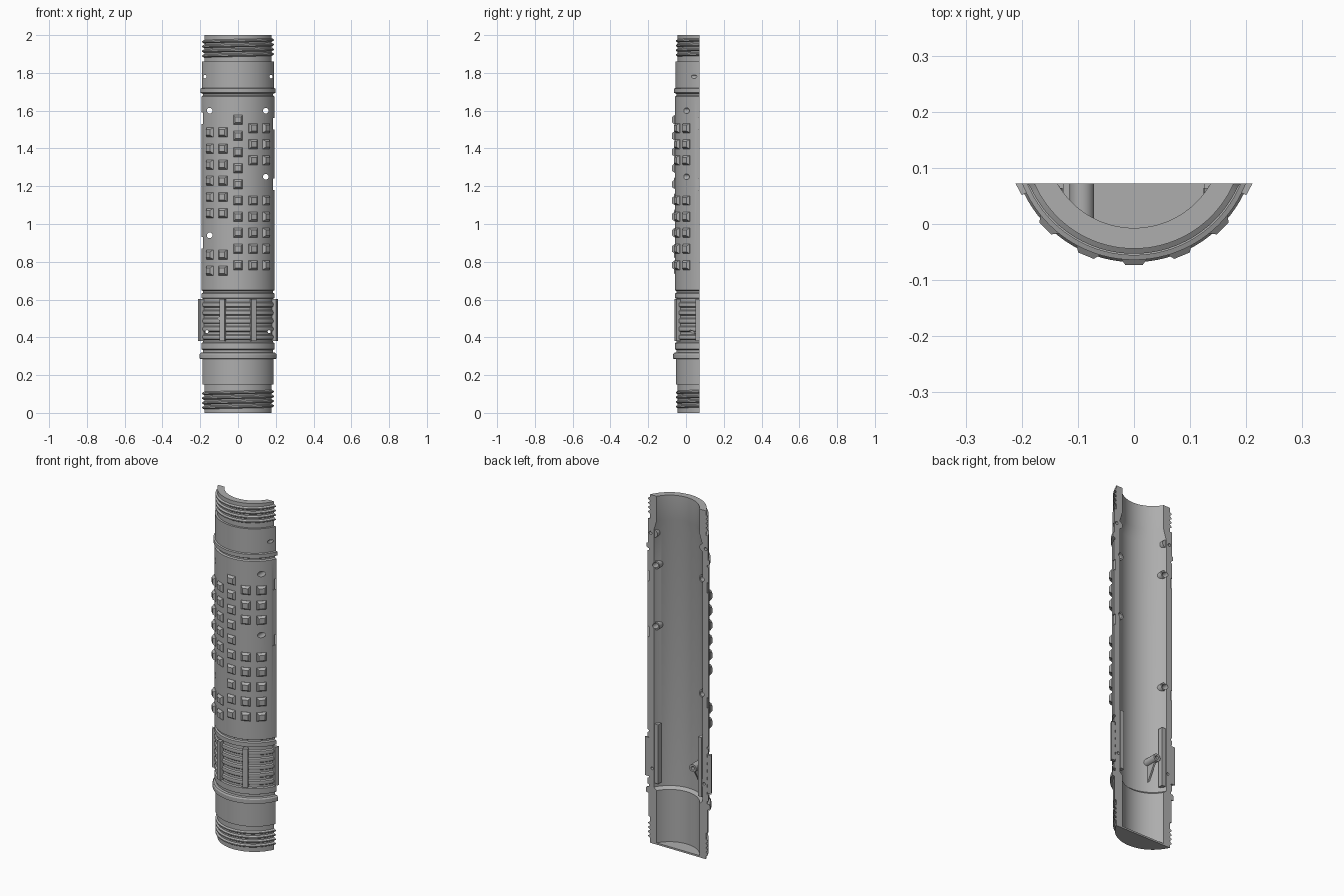
import bpy, bmesh
from math import sin, cos, radians, pi
from mathutils import Matrix, Vector

if "Cube" in bpy.data.objects:
    bpy.data.objects.remove(bpy.data.objects["Cube"])

AXIS_Y, CUT_Y = 0.15, 0.072      # tube axis and the flat split plane

grey = bpy.data.materials.new("plain grey")
grey.use_nodes = True
grey.diffuse_color = (0.42, 0.42, 0.42, 1)
grey.node_tree.nodes["Principled BSDF"].inputs["Base Color"].default_value = (0.42, 0.42, 0.42, 1)


def polar(angle, r, z):
    """Point on the tube, angle measured from the front; clamped to the split plane."""
    return Vector((r * sin(angle), min(AXIS_Y - r * cos(angle), CUT_Y), z))


def finish(name, bm):
    bmesh.ops.recalc_face_normals(bm, faces=bm.faces)
    mesh = bpy.data.meshes.new(name)
    bm.to_mesh(mesh)
    bm.free()
    mesh.materials.append(grey)
    ob = bpy.data.objects.new(name, mesh)
    bpy.context.collection.objects.link(ob)
    return ob


def smooth(ob):
    bpy.ops.object.select_all(action='DESELECT')
    ob.select_set(True)
    bpy.context.view_layer.objects.active = ob
    bpy.ops.object.shade_smooth_by_angle(angle=radians(30))


def subtract(ob, cutter):
    bpy.context.view_layer.objects.active = ob
    mod = ob.modifiers.new("cut", 'BOOLEAN')
    mod.operation, mod.solver, mod.object = 'DIFFERENCE', 'EXACT', cutter
    bpy.ops.object.modifier_apply(modifier=mod.name)


def add_box(bm, centre, size):
    bmesh.ops.create_cube(bm, size=1, matrix=Matrix.LocRotScale(centre, None, size))


def add_rod(bm, x, z, r, y0, y1, sides=20):
    """Cylinder running front to back."""
    m = Matrix.Translation((x, (y0 + y1) / 2, z)) @ Matrix.Rotation(pi / 2, 4, 'X')
    bmesh.ops.create_cone(bm, cap_ends=True, segments=sides, radius1=r, radius2=r,
                          depth=y1 - y0, matrix=m)


def add_sweep(bm, rings):
    """Skin a list of equal vertex rings and cap both ends."""
    rows = [[bm.verts.new(p) for p in ring] for ring in rings]
    n = len(rows[0])
    for a, b in zip(rows, rows[1:]):
        for i in range(n):
            bm.faces.new((a[i], a[(i + 1) % n], b[(i + 1) % n], b[i]))
    bm.faces.new(rows[0])
    bm.faces.new(rows[-1][::-1])


# Shell: outer profile from the bottom up, then the bore back down
profile = [(0, 0), (0.194, 0), (0.194, 0.15), (0.204, 0.15), (0.204, 0.285),
           (0.218, 0.287), (0.218, 0.31), (0.213, 0.318), (0.2, 0.32), (0.2, 0.333),
           (0.208, 0.337), (0.208, 0.37), (0.2, 0.374)]
for i in range(5):
    z = 0.386 + i * 0.043
    profile += [(0.2, z), (0.207, z + 0.005), (0.209, z + 0.015),
                (0.207, z + 0.025), (0.2, z + 0.03)]
profile += [(0.2, 0.605), (0.208, 0.608), (0.208, 0.632), (0.2, 0.637), (0.2, 0.645),
            (0.209, 0.65), (0.209, 1.675), (0.201, 1.68), (0.201, 1.688), (0.214, 1.695),
            (0.214, 1.717), (0.206, 1.72), (0.206, 1.86), (0.194, 1.86), (0.194, 2),
            (0.157, 2), (0.157, 1.86), (0.173, 1.8), (0.173, 0.325), (0.157, 0.31),
            (0.157, 0.01), (0, 0.01)]
bm = bmesh.new()
verts = [bm.verts.new((0, AXIS_Y - r, z)) for r, z in profile]
edges = [bm.edges.new(pair) for pair in zip(verts, verts[1:])]
bmesh.ops.spin(bm, geom=verts + edges, cent=(0, AXIS_Y, 0), axis=(0, 0, 1),
               angle=2 * pi, steps=96)
bmesh.ops.remove_doubles(bm, verts=bm.verts, dist=0.0001)
shell = finish("half_shell", bm)

# Cutters: the missing half, the screw holes and the clip slots
bm = bmesh.new()
add_box(bm, (0, CUT_Y + 0.5, 1), (2, 1, 3))
half_cutter = finish("half_cutter", bm)

large_holes = [(-0.15, 1.6), (0.147, 1.6), (0.147, 1.25), (-0.15, 0.94)]
corner_holes = [(s * x, z, r) for s in (-1, 1) for x, z, r in ((0.175, 1.78, 0.009), (0.165, 0.43, 0.008))]
bm = bmesh.new()
for x, z in large_holes:
    add_rod(bm, x, z, 0.015, -0.2, 0.3)
for x, z, r in corner_holes:
    add_rod(bm, x, z, r, -0.2, 0.3)
add_rod(bm, -0.093, 0.5, 0.01, -0.2, 0.3)
for x, z in ((0.188, 1.53), (0.188, 1.21), (-0.188, 1.56), (-0.188, 0.9)):
    add_box(bm, (x, 0.07, z), (0.008, 0.05, 0.06))
hole_cutter = finish("hole_cutter", bm)

subtract(shell, half_cutter)
subtract(shell, hole_cutter)
smooth(shell)

# Screw bosses inside the shell
bm = bmesh.new()
for x, z in large_holes:
    add_rod(bm, x, z, 0.023, 0.032, 0.064)
for s in (-1, 1):
    for z in (1.78, 0.43):
        add_rod(bm, s * 0.155, z, 0.022, 0.046, 0.068)
add_rod(bm, -0.093, 0.5, 0.022, -0.012, CUT_Y)
bosses = finish("screw_bosses", bm)
subtract(bosses, hole_cutter)
smooth(bosses)
for cutter in (half_cutter, hole_cutter):
    bpy.data.objects.remove(cutter)

# Gusset under the tall boss
bm = bmesh.new()
add_sweep(bm, [[(x, 0.06, 0.482), (x, -0.005, 0.482), (x, -0.005, 0.37)]
               for x in (-0.098, -0.088)])
finish("boss_gusset", bm)

# Inner locating ribs beside the split faces
bm = bmesh.new()
for s in (-1, 1):
    add_box(bm, (s * 0.138, 0.058, 0.52), (0.024, 0.028, 0.34))
finish("inner_ribs", bm)

# Screw threads at both ends
for name, start in (("lower_thread", 0.028), ("upper_thread", 1.89)):
    bm = bmesh.new()
    for turn in range(4):
        rings = []
        for step in range(41):
            a = radians(-69 + 138 * step / 40)
            z = start + 0.025 * (turn + step / 40 * 138 / 360)
            rings.append([polar(a, 0.192, z - 0.01), polar(a, 0.203, z - 0.003),
                          polar(a, 0.203, z + 0.003), polar(a, 0.192, z + 0.01)])
        add_sweep(bm, rings)
    smooth(finish(name, bm))

# Raised vertical bars on the ribbed grip
bm = bmesh.new()
for angle in (-67.5, -22.5, 22.5, 67.5):
    mid, half = radians(angle), radians(3.7)
    add_sweep(bm, [[polar(mid + s * half, r, z) for s, r in
                    ((-1, 0.196), (-1, 0.223), (1, 0.223), (1, 0.196))]
                   for z in (0.38, 0.602)])
finish("grip_bars", bm)

# Grip studs: truncated pyramids in five columns
PITCH = 0.0855
middle = [1.552 - PITCH * i for i in range(10)]
left = [1.508 - PITCH * i for i in range(3)] + middle[5:]
right = [1.485 - PITCH * i for i in range(6)] + [0.838, 0.753]
bm = bmesh.new()
for angle, rows in ((0, middle), (22.5, left), (45, left), (-22.5, right), (-45, right)):
    a = radians(angle)
    side = Vector((cos(a), sin(a), 0))
    for z in rows:
        add_sweep(bm, [[polar(a, r, z) + side * (u * h) + Vector((0, 0, w * h))
                        for u, w in ((-1, -1), (1, -1), (1, 1), (-1, 1))]
                       for r, h in ((0.203, 0.025), (0.21, 0.025), (0.2235, 0.015))])
finish("grip_studs", bm)
